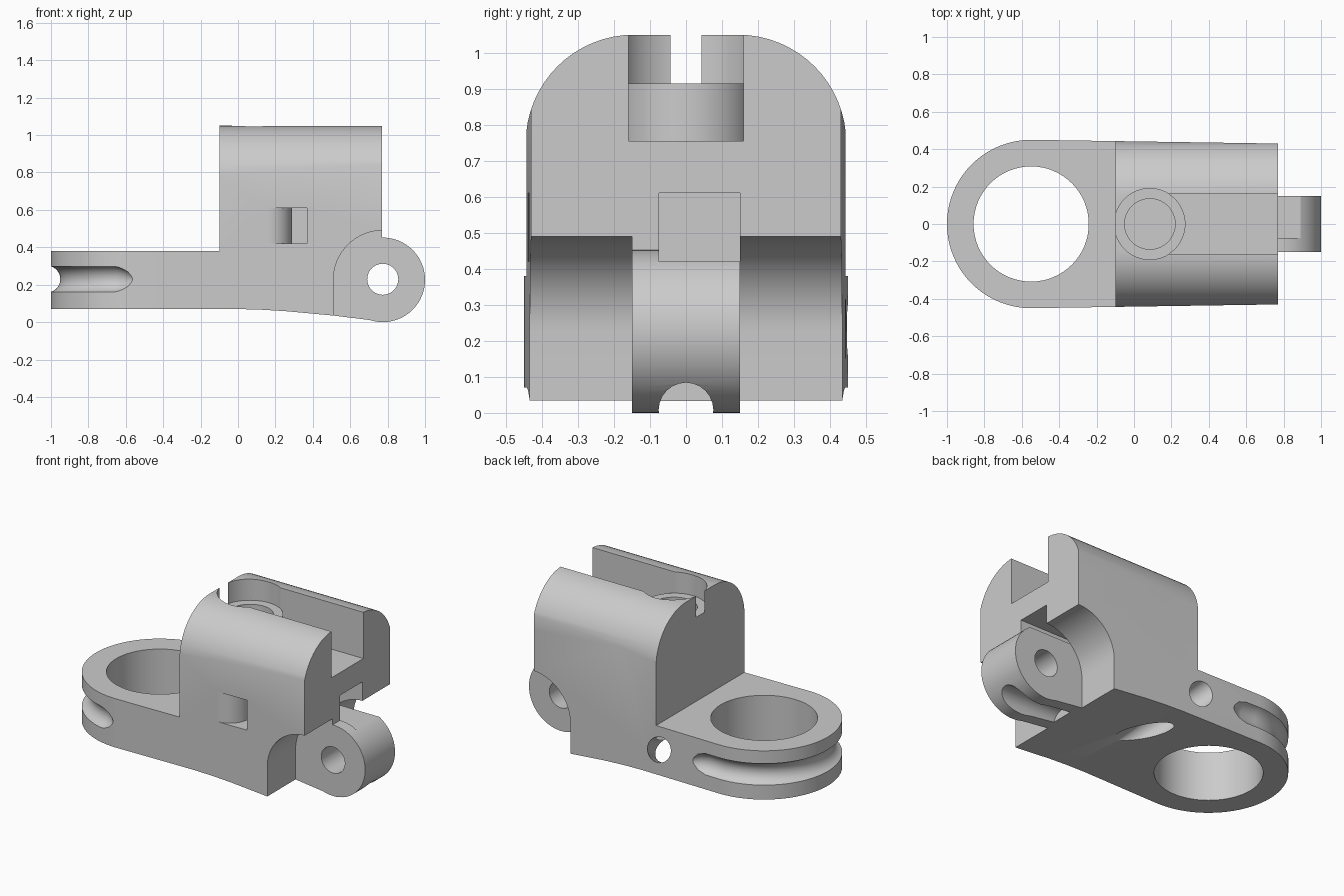
import bpy, bmesh, math
from mathutils import Vector

if "Cube" in bpy.data.objects:
    bpy.data.objects.remove(bpy.data.objects["Cube"])

grey = bpy.data.materials.new("plain grey")
grey.use_nodes = True
COL = (0.6, 0.6, 0.6, 1)
grey.diffuse_color = COL
grey.node_tree.nodes["Principled BSDF"].inputs["Base Color"].default_value = COL


def finish(bm, name):
    bmesh.ops.recalc_face_normals(bm, faces=bm.faces)
    me = bpy.data.meshes.new(name)
    bm.to_mesh(me)
    bm.free()
    ob = bpy.data.objects.new(name, me)
    me.materials.append(grey)
    bpy.context.collection.objects.link(ob)
    return ob


def prism(name, pts, axis, lo, hi):
    """Extrude a 2D outline along an axis; outline is in the other two axes in order."""
    def place(p, d):
        co = list(p)
        co.insert("xyz".index(axis), d)
        return co
    bm = bmesh.new()
    a = [bm.verts.new(place(p, lo)) for p in pts]
    b = [bm.verts.new(place(p, hi)) for p in pts]
    n = len(pts)
    bm.faces.new(a)
    bm.faces.new(b)
    for i in range(n):
        bm.faces.new((a[i], a[(i + 1) % n], b[(i + 1) % n], b[i]))
    return finish(bm, name)


def arc(cx, cy, r, start=0, end=360, n=64):
    full = end - start == 360
    steps = n if full else n + 1
    ang = [math.radians(start + (end - start) * i / n) for i in range(steps)]
    return [(cx + r * math.cos(t), cy + r * math.sin(t)) for t in ang]


def rect(x0, x1, y0, y1):
    return [(x0, y0), (x1, y0), (x1, y1), (x0, y1)]


def tube(name, path, radii, n=24):
    """Sweep a circle along a path."""
    bm = bmesh.new()
    path = [Vector(p) for p in path]
    rings = []
    for i, p in enumerate(path):
        t = (path[min(i + 1, len(path) - 1)] - path[max(i - 1, 0)]).normalized()
        side = t.cross(Vector((0, 0, 1))).normalized()
        up = side.cross(t)
        rings.append([bm.verts.new(p + radii[i] * (side * math.cos(a) + up * math.sin(a)))
                      for a in (math.tau * k / n for k in range(n))])
    bm.faces.new(rings[0])
    bm.faces.new(rings[-1])
    for r, s in zip(rings, rings[1:]):
        for k in range(n):
            bm.faces.new((r[k], r[(k + 1) % n], s[(k + 1) % n], s[k]))
    return finish(bm, name)


def combine(target, tool, op='DIFFERENCE'):
    mod = target.modifiers.new(tool.name, 'BOOLEAN')
    mod.operation, mod.object, mod.solver = op, tool, 'EXACT'
    bpy.context.view_layer.update()
    dg = bpy.context.evaluated_depsgraph_get()
    me = bpy.data.meshes.new_from_object(target.evaluated_get(dg))
    target.modifiers.clear()
    target.data = me
    bpy.data.objects.remove(tool)


RING_X, RING_R = -0.55, 0.45
LUG_X, LUG_Z, LUG_R, LUG_W = 0.774, 0.226, 0.226, 0.15

# Body: tapered footprint, trimmed by a stepped side profile and a rounded roof
footprint = arc(RING_X, 0, RING_R, 90, 270, 40) + [(0.77, -0.43), (0.77, 0.43)]
body = prism("link_body", footprint, 'z', -0.2, 1.2)
side = [(-1.2, 0.07), (0, 0.07), (0.13, 0.066), (0.26, 0.058), (0.51, 0.035), (0.77, 0.003),
        (0.77, 1.05), (-0.1, 1.05), (-0.1, 0.38), (-1.2, 0.38)]
combine(body, prism("side_trim", side, 'y', -1, 1), 'INTERSECT')
roof = ([(0.6, -0.3), (0.6, 0.39), (0.445, 0.39)] + arc(0.145, 0.75, 0.3, 0, 90, 16)
        + arc(-0.145, 0.75, 0.3, 90, 180, 16) + [(-0.445, 0.39), (-0.6, 0.39), (-0.6, -0.3)])
combine(body, prism("roof_trim", roof, 'x', -1.5, 1.5), 'INTERSECT')

# Hinge: clearance on both sides, lug in the middle, pin hole
clearance = arc(LUG_X, LUG_Z, 0.264, 0, 180, 40) + [(0.51, -0.2), (1.038, -0.2)]
for s in (-1, 1):
    combine(body, prism("clearance", clearance, 'y', *sorted((s * LUG_W, s * 0.7))))
combine(body, prism("lug", arc(LUG_X, LUG_Z, LUG_R), 'y', -LUG_W, LUG_W), 'UNION')
combine(body, prism("pin_hole", arc(LUG_X, LUG_Z + 0.003, 0.083, n=40), 'y', -0.5, 0.5))

# Large ring opening
combine(body, prism("ring_hole", arc(RING_X, 0, 0.308), 'z', -0.5, 0.6))

# Top slot around a bored boss
slot = prism("slot", rect(0.085, 1.2, -0.16, 0.16), 'z', 0.755, 1.3)
combine(slot, prism("boss", arc(0.085, 0, 0.19), 'z', 0.6, 0.915))
combine(body, slot)
combine(body, prism("counterbore", arc(0.085, 0, 0.19), 'z', 0.915, 1.3))
combine(body, prism("bore", arc(0.085, 0, 0.135), 'z', 0.65, 1.3))

# Strap channel from the end face round to the front side
channel = prism("channel", rect(0.16, 0.37, -0.7, 0.15), 'z', 0.42, 0.61)
combine(channel, prism("channel_core", arc(0.16, -0.308, 0.13), 'z', 0.3, 0.7))
combine(channel, prism("core_fill", rect(0.1, 0.29, -0.308, -0.075), 'z', 0.3, 0.7))
combine(body, channel)
combine(body, prism("channel_exit", rect(0.25, 1.2, -0.075, 0.15), 'z', 0.42, 0.61))

# Cord groove round the ring, cord hole through the flank, cord groove under the lug
groove = [(x, y, 0.23) for x, y in arc(RING_X, 0, 0.472, 268, 90, 60)]
groove += [(-0.45, 0.472, 0.23), (-0.4, 0.475, 0.23), (-0.36, 0.475, 0.23)]
radii = [0.072] * len(groove)
radii[:4] = [0.023, 0.045, 0.058, 0.067]
radii[-2:] = [0.058, 0.027]
combine(body, tube("cord_groove", groove, radii))
a, b = Vector((-0.12, 0.44, 0.23)), Vector((0.03, 0.13, 0.07))
combine(body, tube("cord_hole", [a + (a - b) * 0.6, b + (b - a) * 0.8], [0.075, 0.075]))
combine(body, tube("lug_groove", [(0.53, 0, 0.008), (1.2, 0, 0.008)], [0.076, 0.076]))

# Shading
bpy.ops.object.select_all(action='DESELECT')
body.select_set(True)
bpy.context.view_layer.objects.active = body
bpy.ops.object.shade_smooth_by_angle(angle=math.radians(30))
